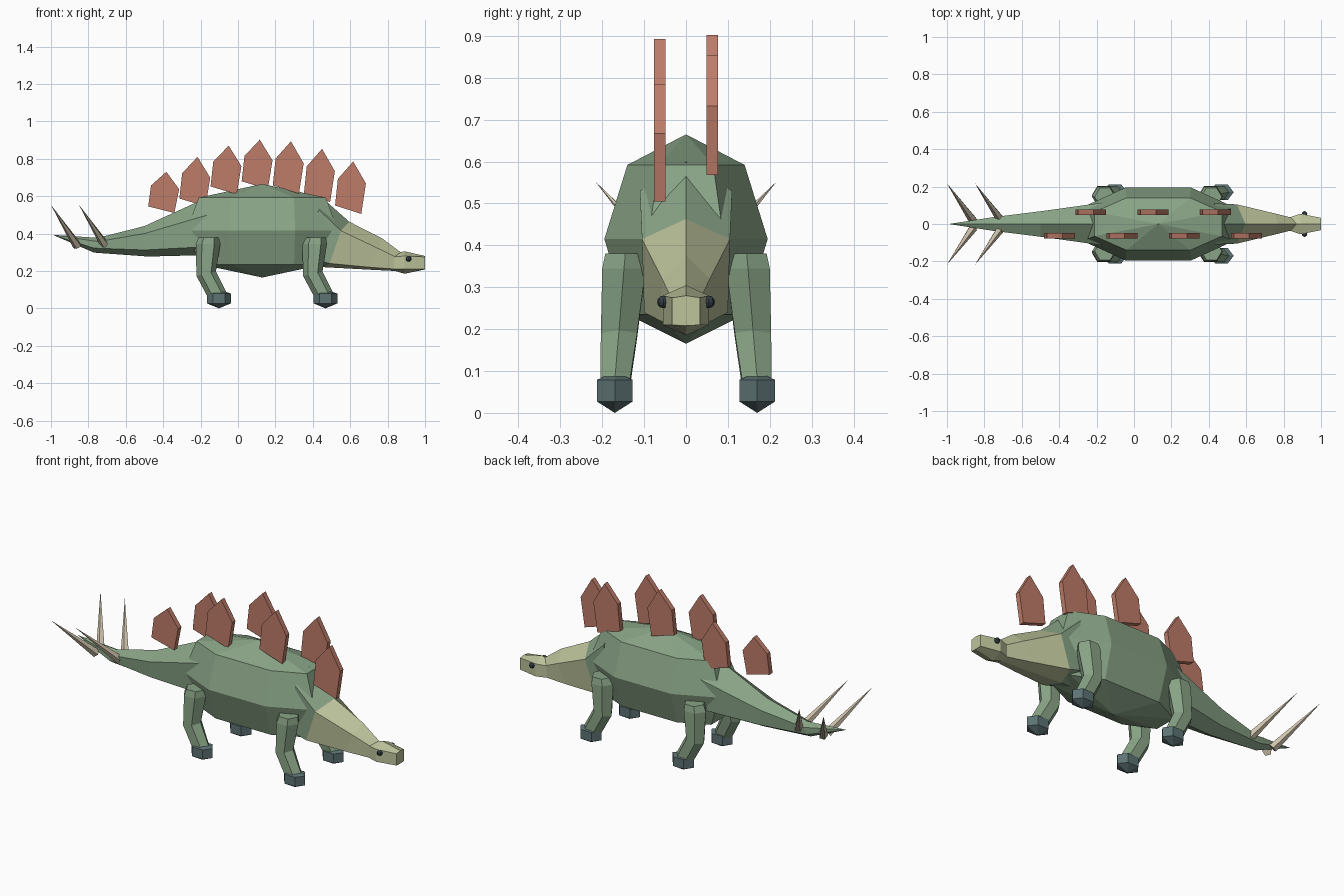
import bpy, bmesh
from math import cos, sin, pi
from mathutils import Vector

cube = bpy.data.objects.get("Cube")
if cube:
    bpy.data.objects.remove(cube)


def material(name, color):
    m = bpy.data.materials.new(name)
    m.use_nodes = True
    rgba = (*color, 1)
    m.diffuse_color = rgba
    m.node_tree.nodes["Principled BSDF"].inputs["Base Color"].default_value = rgba
    return m


GREEN = material("sage green", (.25, .37, .24))
PALE = material("pale olive", (.51, .55, .33))
RUST = material("terracotta", (.51, .20, .14))
SLATE = material("slate", (.11, .17, .175))
BONE = material("bone", (.62, .54, .41))
DARK = material("dark eye", (.03, .045, .055))


def loft(name, rings, mats, first_band=None):
    """Skin equal-sized rings; a ring of one point closes to a tip."""
    bm = bmesh.new()
    rows = [[bm.verts.new(p) for p in r] for r in rings]
    n = max(len(r) for r in rows)
    for k, (a, b) in enumerate(zip(rows, rows[1:])):
        for i in range(n):
            j = (i + 1) % n
            if len(a) == 1:
                f = bm.faces.new((a[0], b[i], b[j]))
            elif len(b) == 1:
                f = bm.faces.new((a[i], a[j], b[0]))
            else:
                f = bm.faces.new((a[i], a[j], b[j], b[i]))
            f.material_index = 1 if first_band is not None and k >= first_band else 0
    for r in (rows[0], rows[-1]):
        if len(r) > 2:
            bm.faces.new(r).material_index = 1 if first_band is not None and r is rows[-1] else 0
    bmesh.ops.recalc_face_normals(bm, faces=bm.faces)
    me = bpy.data.meshes.new(name)
    bm.to_mesh(me)
    bm.free()
    for m in mats:
        me.materials.append(m)
    ob = bpy.data.objects.new(name, me)
    bpy.context.collection.objects.link(ob)
    return ob


def hexring(top, upper, lower, bottom):
    """Six-point section across y from (x, z) ridges and (x, y, z) sides."""
    def flip(p):
        return (p[0], -p[1], p[2])
    return [(top[0], 0, top[1]), upper, lower, (bottom[0], 0, bottom[1]),
            flip(lower), flip(upper)]


def tube_ring(x, y, z, rx, ry, n=6, turn=0, tilt=0):
    return [(x + rx * cos(2 * pi * i / n + turn), y + ry * sin(2 * pi * i / n + turn),
             z + tilt * cos(2 * pi * i / n + turn)) for i in range(n)]


# Barrel body: stretched eight-sided rings between two poles
def body_ring(z, xo, xi, yo, yi):
    quarter = [(xo, yi), (xi, yo)]
    pts = quarter + [(-x, y) for x, y in quarter[::-1]]
    pts += [(-x, -y) for x, y in pts]
    return [(.13 + x, y, z) for x, y in pts]


loft("body", [[(.13, 0, .165)],
              body_ring(.235, .33, .17, .14, .065),
              body_ring(.415, .405, .175, .195, .09),
              body_ring(.592, .34, .17, .14, .065),
              [(.13, 0, .665)]], [GREEN])

# Neck: green collar, then pale
loft("neck", [
    hexring((.44, .6), (.43, .11, .53), (.42, .10, .26), (.40, .22)),
    hexring((.595, .463), (.55, .105, .415), (.49, .10, .24), (.46, .22)),
    hexring((.77, .375), (.75, .057, .32), (.70, .062, .22), (.70, .207)),
    hexring((.87, .30), (.84, .035, .275), (.84, .035, .21), (.84, .20)),
], [GREEN, PALE], 1)

# Head and eyes
loft("head", [
    hexring((.83, .29), (.83, .035, .275), (.83, .035, .21), (.83, .203)),
    hexring((.89, .305), (.89, .055, .28), (.89, .055, .21), (.89, .185)),
    hexring((1, .28), (1, .033, .275), (1, .033, .21), (1, .208)),
], [PALE])
for side, label in ((1, "left"), (-1, "right")):
    bpy.ops.mesh.primitive_uv_sphere_add(segments=8, ring_count=6, radius=.015,
                                         location=(.912, .054 * side, .265))
    eye = bpy.context.object
    eye.name = label + "_eye"
    eye.data.materials.append(DARK)

# Tail tapering to an upturned tip
loft("tail", [
    hexring((-.16, .595), (-.16, .115, .50), (-.16, .11, .33), (-.16, .285)),
    hexring((-.5, .44), (-.5, .068, .40), (-.5, .06, .312), (-.48, .277)),
    hexring((-.75, .377), (-.75, .037, .357), (-.77, .034, .322), (-.77, .298)),
    [(-.99, 0, .393)] ], [GREEN])

# Tail spikes
for side, label in ((1, "left"), (-1, "right")):
    for x, place in ((-.71, "front"), (-.86, "rear")):
        base, tip = Vector((x, .02 * side, .335)), Vector((x - .14, .217 * side, .553))
        turn = (tip - base).to_track_quat('Z', 'Y')
        ring = [base + turn @ Vector(p) for p in tube_ring(0, 0, 0, .024, .024, 5)]
        loft(f"{place}_{label}_tail_spike", [ring, [tip]], [BONE])

# Legs with bent knees, and faceted feet
for side, label in ((1, "left"), (-1, "right")):
    for x, place in ((0, "front"), (-.57, "hind")):
        loft(f"{place}_{label}_leg", [
            tube_ring(x + .415, .145 * side, .38, .055, .055),
            tube_ring(x + .41, .148 * side, .345, .066, .06),
            tube_ring(x + .40, .16 * side, .185, .052, .05, tilt=.012),
            tube_ring(x + .465, .17 * side, .06, .046, .04, tilt=.02)], [GREEN])
        foot = (x + .468, .17 * side)
        loft(f"{place}_{label}_foot", [
            [(*foot, 0)],
            tube_ring(*foot, .027, .065, .049),
            tube_ring(*foot, .079, .065, .049),
            [(*foot, .099)]], [SLATE])

# Back plates, staggered either side of the ridge
outline = [(-.085, -.84), (-.07, -.33), (.012, 0), (.08, -.42), (.055, -1)]
plates = [(.73, .22), (.81, .265), (.87, .26), (.902, .265), (.893, .28),
          (.853, .285), (.785, .28)]
for k, (apex, height) in enumerate(plates):
    x = -.395 + k * .1665
    y = .063 if k % 2 else -.063
    rings = [[(x + u, y + d, apex + v * height) for u, v in outline] for d in (-.014, .014)]
    loft(f"back_plate_{k + 1}", rings, [RUST])
